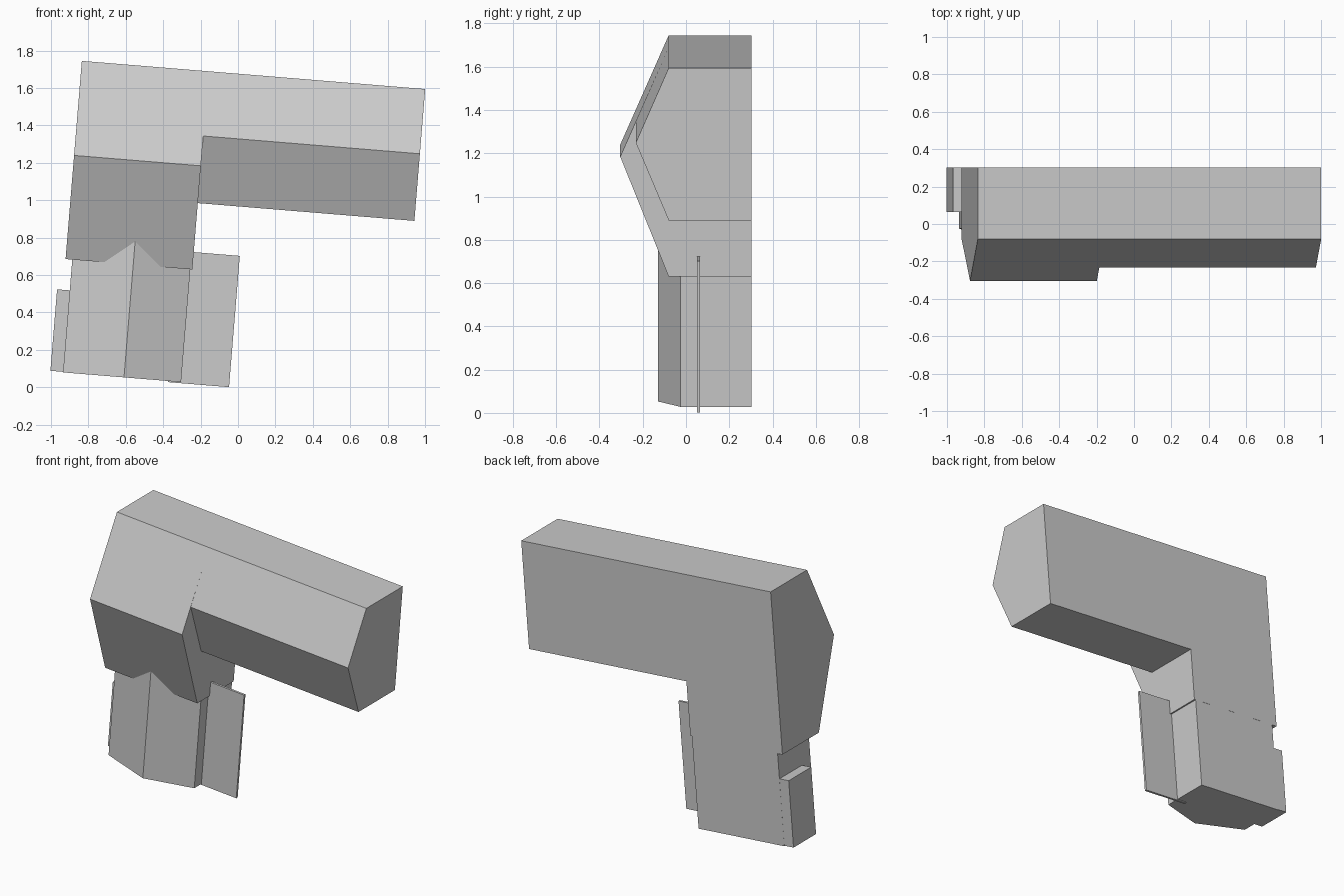
import bpy
import bmesh
from math import radians
from mathutils import Matrix, Vector

cube = bpy.data.objects.get("Cube")
if cube:
    bpy.data.objects.remove(cube, do_unlink=True)

grey = bpy.data.materials.new("plain grey")
grey.use_nodes = True
colour = (0.6, 0.6, 0.6, 1)
grey.diffuse_color = colour
grey.node_tree.nodes["Principled BSDF"].inputs["Base Color"].default_value = colour

# The whole model leans slightly; parts are laid out from its upper corner.
LEAN = Matrix.Translation((-0.835, 0, 1.745)) @ Matrix.Rotation(radians(4.69), 4, 'Y')
BACK = 0.303


def prism(name, profile, sweep):
    """Extrude a closed 3D profile along the sweep vector."""
    bm = bmesh.new()
    face = bm.faces.new([bm.verts.new(p) for p in profile])
    moved = bmesh.ops.extrude_face_region(bm, geom=[face], use_keep_orig=True)
    verts = [g for g in moved["geom"] if isinstance(g, bmesh.types.BMVert)]
    bmesh.ops.translate(bm, vec=Vector(sweep), verts=verts)
    bmesh.ops.transform(bm, matrix=LEAN, verts=bm.verts)
    bmesh.ops.recalc_face_normals(bm, faces=bm.faces)
    mesh = bpy.data.meshes.new(name)
    bm.to_mesh(mesh)
    bm.free()
    mesh.materials.append(grey)
    obj = bpy.data.objects.new(name, mesh)
    bpy.context.collection.objects.link(obj)
    return obj


def ridged_block(name, start, end, ridge_y, ridge_z, bottom):
    """Block with a flat back and a front that peaks in a horizontal ridge."""
    outline = [(BACK, 0), (-0.08, 0), (ridge_y, ridge_z), (-0.08, bottom), (BACK, bottom)]
    return prism(name, [(start, y, z) for y, z in outline], (end - start, 0, 0))


def box(name, x0, x1, y0, y1, z0, z1):
    outline = [(x0, y0, z0), (x1, y0, z0), (x1, y1, z0), (x0, y1, z0)]
    return prism(name, outline, (0, 0, z1 - z0))


# Upper body
ridged_block("head", 0, 0.68, -0.304, -0.507, -1.063)
ridged_block("barrel", 0.68, 1.842, -0.232, -0.347, -0.707)

# Grip with a vertical front ridge, running up into the head
grip_outline = [(0.036, BACK), (0.036, -0.025), (0.363, -0.13), (0.669, -0.025), (0.669, BACK)]
prism("grip", [(x, min(y, BACK - 0.0005), -1.668) for x, y in grip_outline], (0, 0, 0.768))

# Side pieces on the grip
box("thin_fin", 0.6, 0.927, 0.05, 0.065, -1.674, -0.97)
box("rear_block", -0.032, 0.05, 0.065, BACK - 0.001, -1.665, -1.228)
